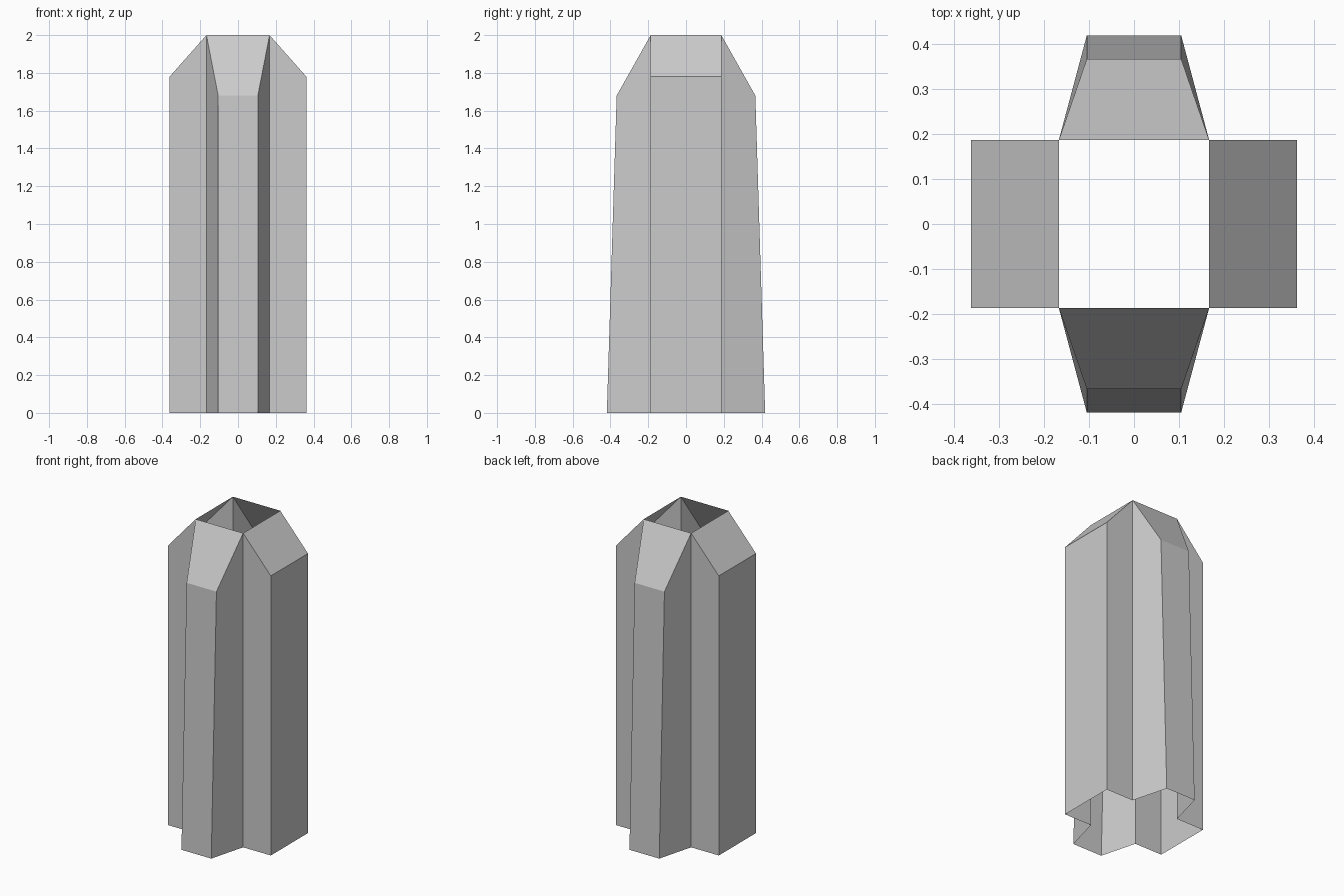
import bpy, bmesh
from mathutils import Matrix

if "Cube" in bpy.data.objects:
    bpy.data.objects.remove(bpy.data.objects["Cube"])

HX, HY, TOP = 0.167, 0.187, 2.0  # half size of the open core, full height


def arm(name, angle, inner_d, inner_w, foot_d, shoulder_d, outer_w, shoulder_z):
    """Hollow rib pointing along +x, then turned: two cheeks, outer wall, sloped cap."""
    bm = bmesh.new()
    foot = [(inner_d, -inner_w, 0), (foot_d, -outer_w, 0),
            (foot_d, outer_w, 0), (inner_d, inner_w, 0)]
    crown = [(inner_d, -inner_w, TOP), (shoulder_d, -outer_w, shoulder_z),
             (shoulder_d, outer_w, shoulder_z), (inner_d, inner_w, TOP)]
    lo = [bm.verts.new(p) for p in foot]
    hi = [bm.verts.new(p) for p in crown]
    for i in range(3):
        bm.faces.new((lo[i], lo[i + 1], hi[i + 1], hi[i]))
    bm.faces.new(hi)
    bm.transform(Matrix.Rotation(angle, 4, 'Z'))
    mesh = bpy.data.meshes.new(name)
    bm.to_mesh(mesh)
    bm.free()
    bpy.context.collection.objects.link(bpy.data.objects.new(name, mesh))


PI = 3.14159265
# Upright side ribs, open inside and underneath
for name, a in (("right_rib", 0), ("left_rib", PI)):
    arm(name, a, HX, HY, 0.362, 0.362, HY, 1.78)
# Tapered front and back ribs
for name, a in (("back_rib", PI / 2), ("front_rib", -PI / 2)):
    arm(name, a, HY, HX, 0.419, 0.367, 0.105, 1.68)
